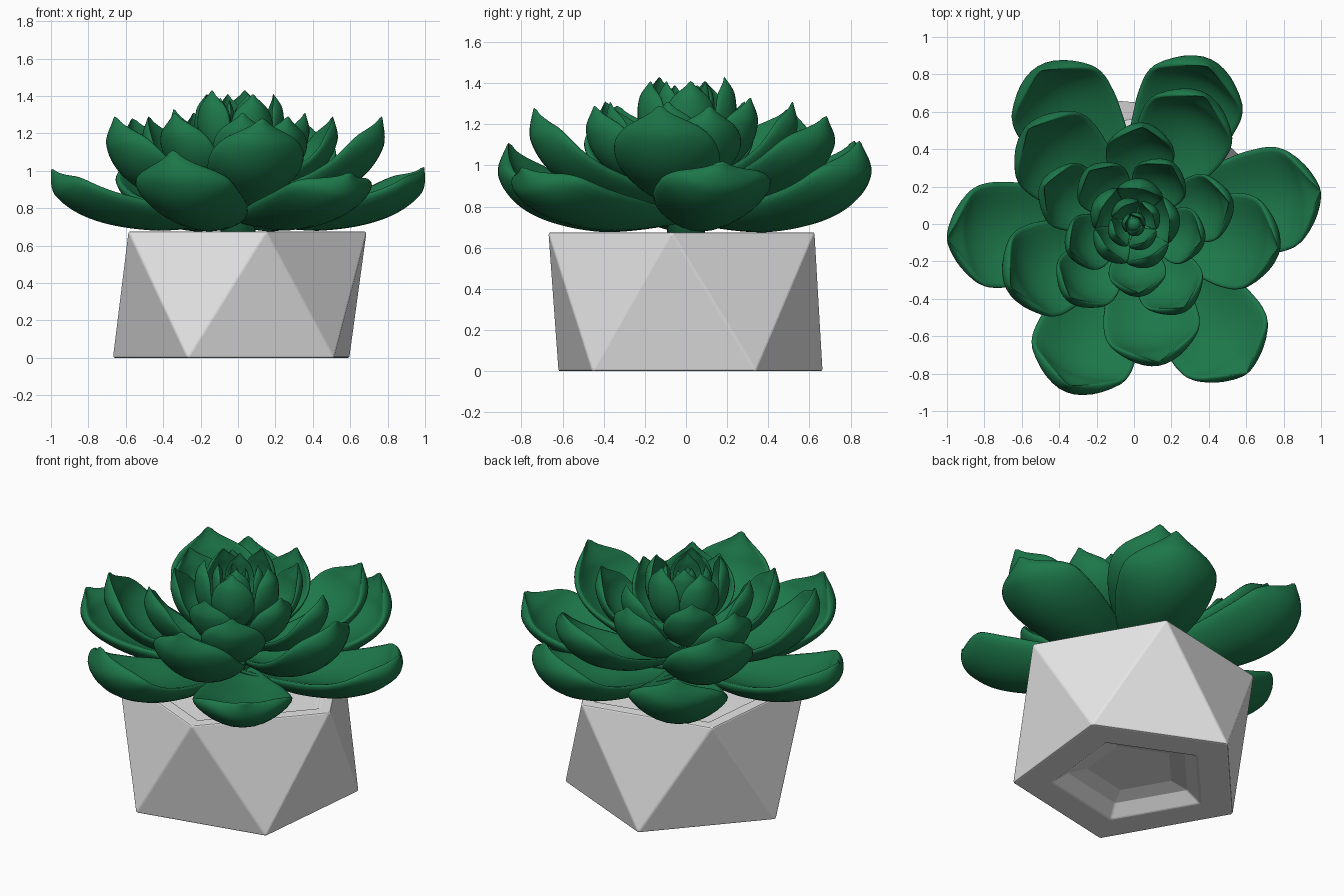
import bpy, bmesh, math
from mathutils import Vector

cube = bpy.data.objects.get("Cube")
if cube:
    bpy.data.objects.remove(cube, do_unlink=True)


def material(name, color):
    mat = bpy.data.materials.new(name)
    mat.use_nodes = True
    mat.diffuse_color = (*color, 1)
    bsdf = next(n for n in mat.node_tree.nodes if n.type == 'BSDF_PRINCIPLED')
    bsdf.inputs["Base Color"].default_value = (*color, 1)
    return mat


green = material("leaf green", (0.012, 0.185, 0.068))
grey = material("pot grey", (0.8, 0.8, 0.8))


def add_object(name, bm, mat, smooth):
    bmesh.ops.recalc_face_normals(bm, faces=bm.faces)
    mesh = bpy.data.meshes.new(name)
    for f in bm.faces:
        f.smooth = smooth
    bm.to_mesh(mesh)
    bm.free()
    mesh.materials.append(mat)
    obj = bpy.data.objects.new(name, mesh)
    bpy.context.collection.objects.link(obj)
    return obj


# Pot: pentagonal antiprism with a sunken top and a shallow pocket underneath
def pentagon(bm, radius, z, start):
    return [bm.verts.new((0.007 + radius * math.cos(math.radians(start + 72 * i)),
                          radius * math.sin(math.radians(start + 72 * i)), z))
            for i in range(5)]


def bridge(bm, a, b):
    n = len(a)
    for i in range(n):
        bm.faces.new((a[i], a[(i + 1) % n], b[(i + 1) % n], b[i]))


TOP, BOTTOM = -6, 30
bm = bmesh.new()
top = pentagon(bm, 0.685, 0.675, TOP)
bottom = pentagon(bm, 0.68, 0, BOTTOM)
for i in range(5):
    bm.faces.new((top[i], bottom[i], top[(i + 1) % 5]))
    bm.faces.new((bottom[i], bottom[(i + 1) % 5], top[(i + 1) % 5]))
for ring, start, steps in ((top, TOP, ((0.6, 0.675), (0.58, 0.65))),
                           (bottom, BOTTOM, ((0.46, 0), (0.37, 0.06), (0.26, 0.085)))):
    for radius, z in steps:
        inner = pentagon(bm, radius, z, start)
        bridge(bm, ring, inner)
        ring = inner
    bm.faces.new(ring)
pot = add_object("pot", bm, grey, False)
bevel = pot.modifiers.new("soft edges", 'BEVEL')
bevel.width = 0.008
bevel.segments = 2

# Stem that carries the leaves
bm = bmesh.new()
bmesh.ops.create_cone(bm, cap_ends=True, segments=24, radius1=0.1, radius2=0.03, depth=0.6)
bmesh.ops.translate(bm, verts=bm.verts, vec=(0, 0, 0.92))
add_object("stem", bm, green, True)

# Half width along a leaf: blunt rounded blade ending in a small needle
OUTLINE = ((0, 0.28), (0.15, 0.52), (0.35, 0.84), (0.5, 0.97), (0.64, 1.0), (0.76, 0.95),
           (0.85, 0.81), (0.91, 0.59), (0.945, 0.34), (0.97, 0.13), (1, 0.0))


def half_width(u):
    for (u0, w0), (u1, w1) in zip(OUTLINE, OUTLINE[1:]):
        if u <= u1:
            return w0 + (w1 - w0) * (u - u0) / (u1 - u0)
    return 0


def leaf(name, angle, reach, tip_z, base_z, half, thick, cup, bend):
    """Loft thick blunt-edged sections along a curve that rises to the tip."""
    rise = tip_z - base_z
    p = [Vector((0.03, base_z)),
         Vector((bend[0] * reach, base_z + bend[1] * rise)),
         Vector((bend[2] * reach, base_z + bend[3] * rise)),
         Vector((reach, tip_z))]
    a = math.radians(angle)
    out, side = Vector((math.cos(a), math.sin(a), 0)), Vector((-math.sin(a), math.cos(a), 0))
    bm = bmesh.new()
    rows, sides, previous = 36, 28, None
    for k in range(rows):
        v = (1 - k / rows) ** 1.3
        u = 1 - v
        c = p[0] * v**3 + p[1] * 3 * u * v * v + p[2] * 3 * u * u * v + p[3] * u**3
        t = ((p[1] - p[0]) * v * v + (p[2] - p[1]) * 2 * u * v + (p[3] - p[2]) * u * u).normalized()
        normal = out * -t.y + Vector((0, 0, t.x))
        centre = out * c.x + Vector((0, 0, c.y))
        # average neighbouring widths to round the outline
        w = half * sum(half_width(min(1, max(0, u + d))) for d in (-0.03, 0, 0.03)) / 3
        depth = thick * min(1, 1.3 * w / half)
        ring = []
        for j in range(sides):
            q = math.tau * j / sides
            s, h = math.cos(q), math.sin(q)
            lift = cup * w * s * s + depth * math.copysign(abs(h) ** 0.7, h)
            ring.append(bm.verts.new(centre + side * (w * s) + normal * lift))
        if previous:
            bridge(bm, previous, ring)
        else:
            bm.faces.new(ring)
        previous = ring
    tip = bm.verts.new(out * reach + Vector((0, 0, tip_z)))
    for j in range(sides):
        bm.faces.new((previous[j], previous[(j + 1) % sides], tip))
    add_object(name, bm, green, True)


# Two lowest rings, each leaf given as angle, reach, tip height and curl
outer = ((10, 1.01, 1.02, 0.93), (307, 1.0, 0.99, 0.93), (248, 0.93, 1.11, 1.07),
         (184.6, 1.0, 1.01, 0.93), (121.5, 0.96, 1.12, 1.03), (65, 0.93, 1.12, 1.08))
for i, (angle, reach, tip_z, curl) in enumerate(outer):
    leaf(f"outer_leaf_{i + 1}", angle, reach, tip_z, 0.738, 0.285, 0.048, 0.4,
         (0.45, -0.13, curl, -0.06))
lower = ((-9.5, 0.78, 1.29, 0.97), (-80, 0.75, 1.28, 1.0), (207, 0.74, 1.29, 1.03),
         (138, 0.76, 1.28, 1.0), (61, 0.78, 1.24, 1.0))
for i, (angle, reach, tip_z, curl) in enumerate(lower):
    leaf(f"lower_leaf_{i + 1}", angle, reach, tip_z, 0.83, 0.26, 0.04, 0.4, (0.5, 0.0, curl, 0.18))

# Regular inner rings: name, count, first angle, reach, tip, base, half width, thickness
rings = (("middle", 5, 13, 0.52, 1.29, 0.9, 0.185, 0.03),
         ("upper", 5, -14, 0.37, 1.31, 0.96, 0.155, 0.025),
         ("inner", 5, 7, 0.19, 1.41, 1.03, 0.125, 0.02),
         ("bud", 4, 30, 0.11, 1.39, 1.08, 0.085, 0.016),
         ("heart", 3, 50, 0.045, 1.36, 1.12, 0.05, 0.012))
for name, count, first, reach, tip_z, base_z, half, thick in rings:
    bend = (0.55, 0.0, 1.05, 0.25) if reach > 0.3 else (1.0, 0.05, 1.5, 0.5)
    for i in range(count):
        leaf(f"{name}_leaf_{i + 1}", first + 360 / count * i, reach, tip_z + 0.02 * (i % 2),
             base_z, half, thick, 0.45, bend)
